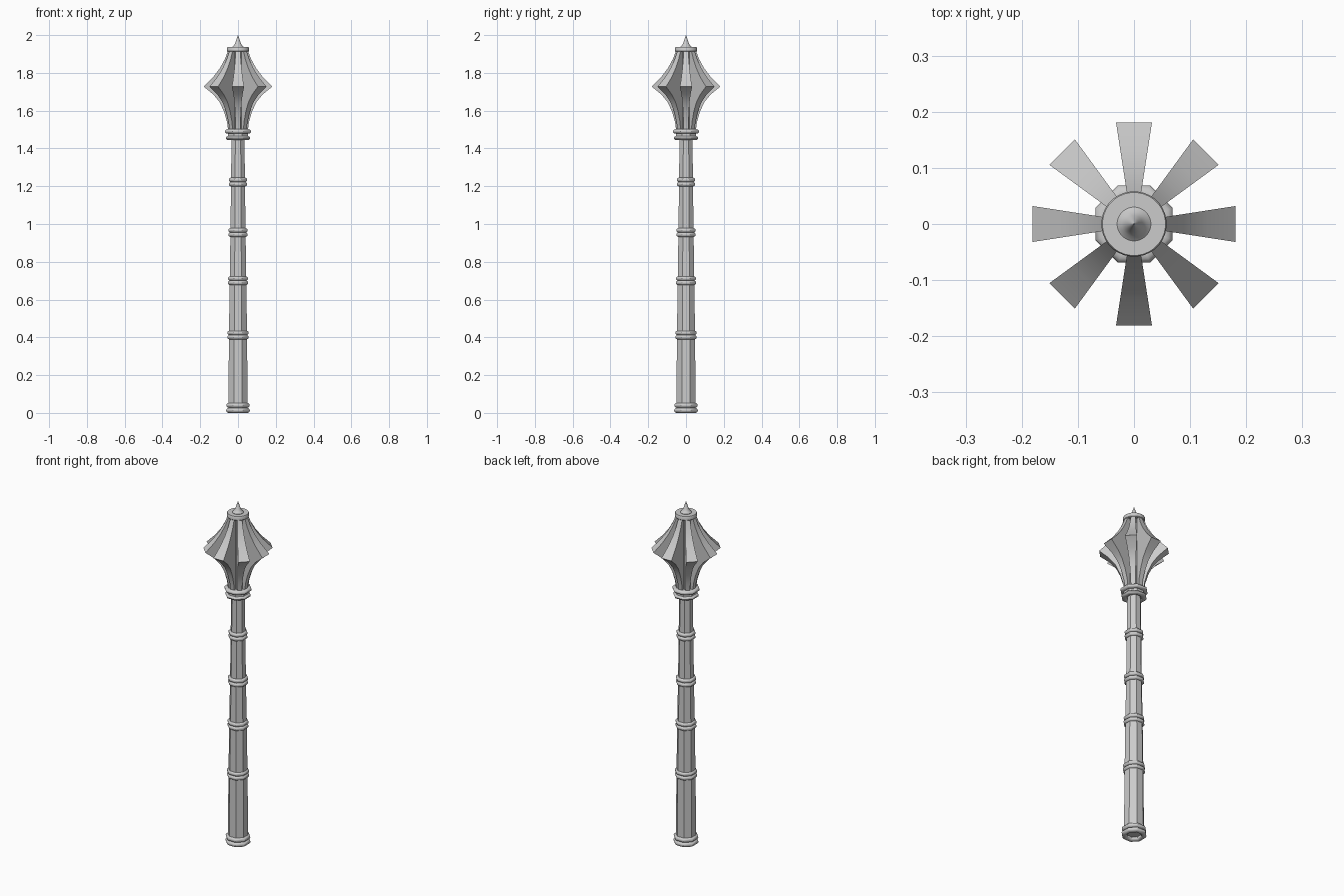
import bpy, bmesh
from math import sin, cos, pi, radians

if "Cube" in bpy.data.objects:
    bpy.data.objects.remove(bpy.data.objects["Cube"])


def finish(name, bm, angle=None):
    bmesh.ops.remove_doubles(bm, verts=bm.verts, dist=1e-6)
    bmesh.ops.recalc_face_normals(bm, faces=bm.faces)
    me = bpy.data.meshes.new(name)
    bm.to_mesh(me)
    bm.free()
    ob = bpy.data.objects.new(name, me)
    bpy.context.collection.objects.link(ob)
    if angle:
        bpy.ops.object.select_all(action='DESELECT')
        ob.select_set(True)
        bpy.context.view_layer.objects.active = ob
        bpy.ops.object.shade_smooth_by_angle(angle=radians(angle))
    return ob


def lathe(name, profile, sides=8, angle=None, closed=False):
    """Sweep (flat-to-centre radius, z) points around z, a flat side facing front."""
    bm = bmesh.new()
    k = 1 / cos(pi / sides)
    loops = []
    for r, z in profile:
        loops.append([bm.verts.new((r * k * cos(2 * pi * (i + .5) / sides),
                                    r * k * sin(2 * pi * (i + .5) / sides), z))
                      for i in range(sides)])
    pairs = list(zip(loops, loops[1:]))
    if closed:
        pairs.append((loops[-1], loops[0]))
    else:
        bm.faces.new(loops[0])
        bm.faces.new(loops[-1])
    for a, b in pairs:
        for i in range(sides):
            j = (i + 1) % sides
            bm.faces.new((a[i], a[j], b[j], b[i]))
    return finish(name, bm, angle)


def ring(name, outer, z, h, depth=0.02):
    """Octagonal band with a rounded section."""
    pts = [(outer - depth / 2 + depth / 2 * cos(2 * pi * i / 12),
            z + h / 2 * sin(2 * pi * i / 12)) for i in range(12)]
    return lathe(name, pts, 8, 40, True)


# Tapered octagonal shaft, running up through the head as its core
lathe("shaft", [(0.051, 0.02), (0.048, 0.40), (0.044, 0.70), (0.040, 0.95),
                (0.037, 1.22), (0.034, 1.46), (0.036, 1.92)])

# Paired grip rings
for n, (z, r) in enumerate([(0.412, 0.056), (0.70, 0.053), (0.955, 0.051), (1.222, 0.048)]):
    for s in (-1, 1):
        ring(f"grip_ring_{n}_{'lower' if s < 0 else 'upper'}", r, z + s * 0.0115, 0.023)

# Pommel rings
ring("pommel_ring_lower", 0.063, 0.0135, 0.027, 0.028)
ring("pommel_ring_upper", 0.062, 0.040, 0.027, 0.028)

# Collar under the head
ring("collar_ring_lower", 0.064, 1.455, 0.022, 0.03)
lathe("collar_neck", [(0.054, 1.45), (0.052, 1.475), (0.054, 1.50)])
ring("collar_ring_upper", 0.069, 1.490, 0.024, 0.03)

# Eight wedge-shaped flanges with concave outer edges
edge = [(0.052, 1.495), (0.058, 1.54), (0.074, 1.595), (0.097, 1.645), (0.130, 1.685),
        (0.181, 1.727), (0.131, 1.778), (0.096, 1.825), (0.070, 1.872), (0.052, 1.918)]
for n in range(8):
    bm = bmesh.new()
    a = n * pi / 4
    rows = []
    for r, z in edge:
        row = []
        for q, s in ((0.02, -1), (r, -1), (r, 1), (0.02, 1)):
            w = s * (0.004 + 0.155 * q)
            row.append(bm.verts.new((q * cos(a) - w * sin(a), q * sin(a) + w * cos(a), z)))
        rows.append(row)
    for lo, hi in zip(rows, rows[1:]):
        for i in range(4):
            j = (i + 1) % 4
            bm.faces.new((lo[i], lo[j], hi[j], hi[i]))
    bm.faces.new(rows[0])
    bm.faces.new(rows[-1])
    finish(f"flange_{n}", bm, 25)

# Round cap and finial spike
lathe("cap", [(0.055, 1.912), (0.058, 1.915), (0.058, 1.933), (0.056, 1.936)], 32, 40)
lathe("spike", [(0.030, 1.93), (0.030, 1.938), (0.022, 1.945), (0.015, 1.957),
                (0.009, 1.975), (0.0005, 2.0)], 32, 40)
